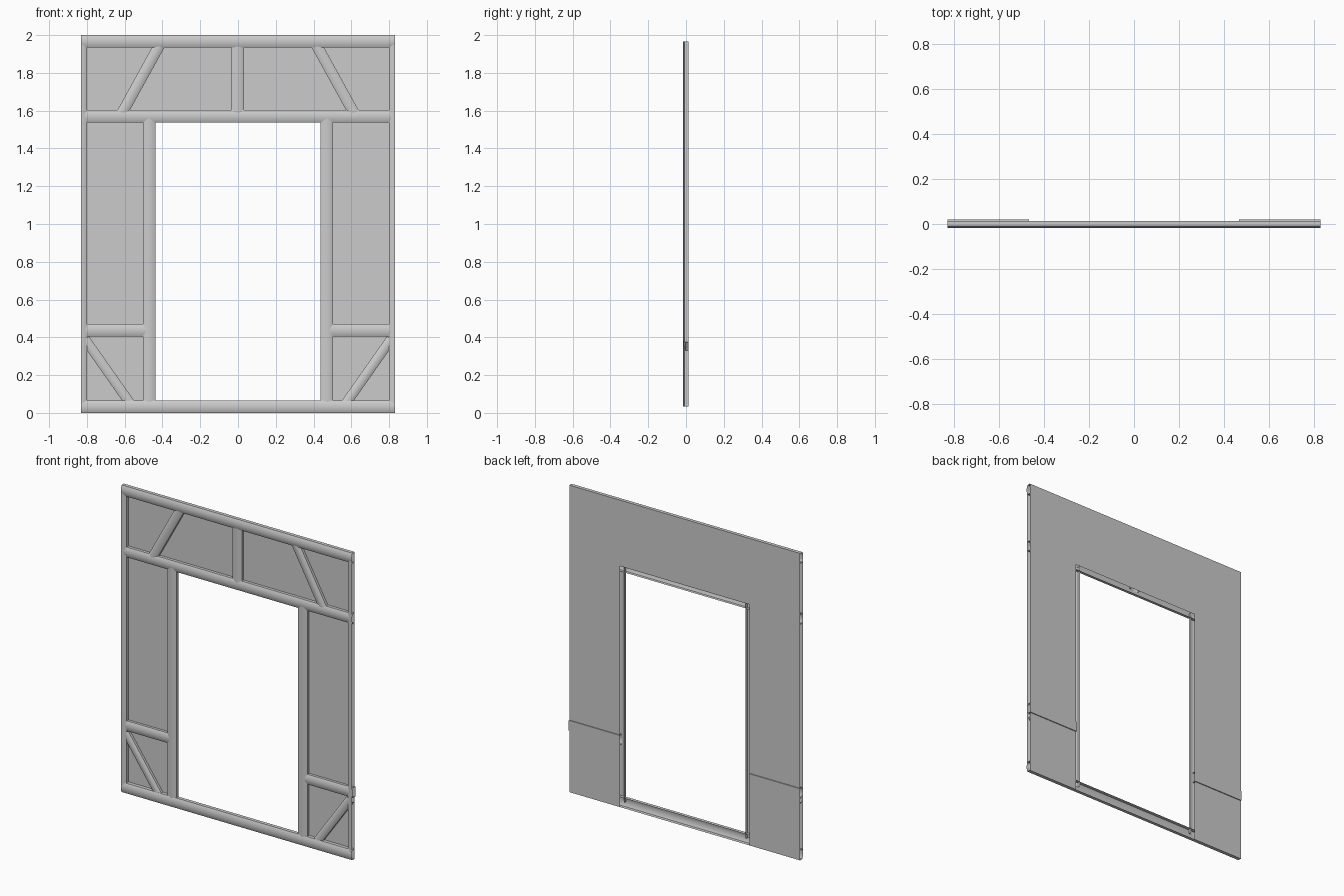
import bpy, bmesh, math

if "Cube" in bpy.data.objects:
    bpy.data.objects.remove(bpy.data.objects["Cube"])

W = 0.066       # timber width
BACK = 0.013    # plane of the infill wall
EDGE = 0.832    # half width of the module
SEGS = 10       # segments over the rounded timber face


def finish(name, bm, mirror=False):
    me = bpy.data.meshes.new(name)
    bm.to_mesh(me)
    bm.free()
    ob = bpy.data.objects.new(name, me)
    bpy.context.collection.objects.link(ob)
    if mirror:
        mod = ob.modifiers.new("mirror", 'MIRROR')
        mod.use_mirror_merge = False
    bpy.ops.object.select_all(action='DESELECT')
    ob.select_set(True)
    bpy.context.view_layer.objects.active = ob
    bpy.ops.object.shade_smooth_by_angle(angle=math.radians(35))
    return ob


def timber(name, p0, p1, front, back=BACK, width=W, mirror=False, half=False, closed=False):
    """Timber shell from p0 to p1 (x, z): straight sides and a bulged front face."""
    h, bulge = width / 2, 0.008
    prof = [] if half else [(-h, back)]
    for i in range(SEGS + 1):
        s = -h + width * i / SEGS
        if half and s < -1e-6:
            continue
        prof.append((s, front + bulge * (s / h) ** 2))
    prof.append((h, back))
    dx, dz = p1[0] - p0[0], p1[1] - p0[1]
    length = math.hypot(dx, dz)
    nx, nz = dz / length, -dx / length
    bm = bmesh.new()
    rings = [[bm.verts.new((p[0] + nx * s, y, p[1] + nz * s)) for s, y in prof]
             for p in (p0, p1)]
    n = len(prof)
    for i in range(n if closed else n - 1):
        j = (i + 1) % n
        bm.faces.new((rings[0][i], rings[0][j], rings[1][j], rings[1][i]))
    return finish(name, bm, mirror)


# infill wall around the doorway
bm = bmesh.new()
xs, zs = (-EDGE, -0.467, 0.467, EDGE), (0, 1.57, 2)
grid = [[bm.verts.new((x, BACK, z)) for x in xs] for z in zs]
for r in range(2):
    for c in range(3):
        if (r, c) != (0, 1):
            bm.faces.new((grid[r][c], grid[r + 1][c], grid[r + 1][c + 1], grid[r][c + 1]))
loose = [v for v in bm.verts if not v.link_faces]
for v in loose:
    bm.verts.remove(v)
finish("infill_wall", bm)

# full-width horizontal beams
timber("sill_beam", (-EDGE, W / 2), (EDGE, W / 2), -0.018)
timber("top_beam", (-EDGE, 2 - W / 2), (EDGE, 2 - W / 2), -0.018)
timber("lintel_beam", (-EDGE, 1.57), (EDGE, 1.57), -0.0145)

# half posts at the module edges, and door posts
timber("edge_post", (-EDGE, 0.035), (-EDGE, 1.965), -0.0165, mirror=True, half=True)
timber("door_post", (-0.471, 0.035), (-0.471, 1.57), -0.0135, mirror=True)

# short side rails, showing slightly through the back of the wall
timber("side_rail", (-EDGE, 0.437), (-0.467, 0.437), -0.012, back=0.019,
       mirror=True, closed=True)

# posts and braces
timber("centre_post", (-0.002, 1.57), (-0.002, 1.965), -0.0125)
timber("upper_brace", (-0.614, 1.587), (-0.415, 1.948), -0.0125, width=0.058, mirror=True)
timber("lower_brace", (-0.571, 0.05), (-0.81, 0.39), -0.0115, width=0.052, mirror=True)
